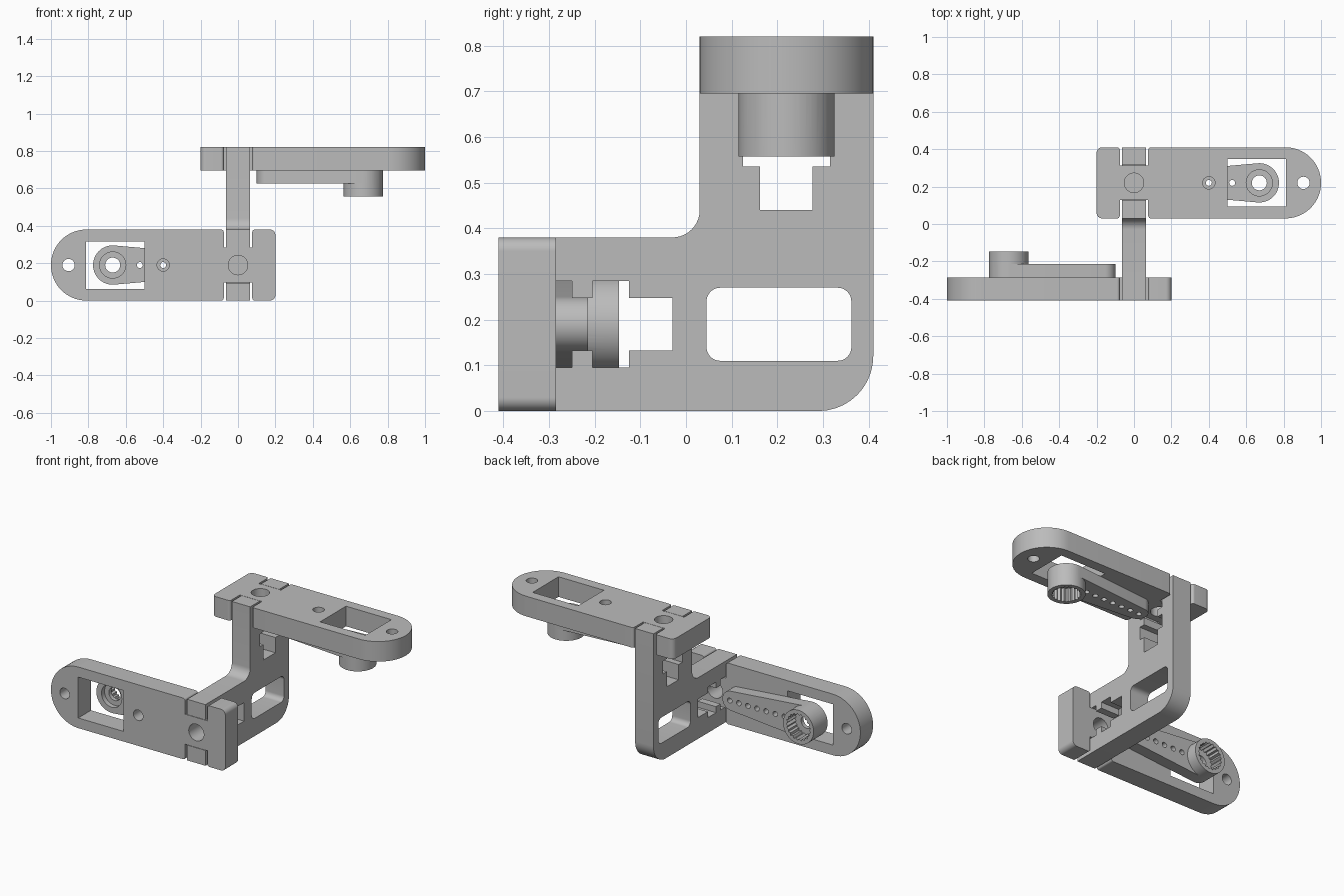
import bpy, bmesh
from math import pi, cos, sin, tan, radians
from mathutils import Matrix, Vector

cube = bpy.data.objects.get("Cube")
if cube:
    bpy.data.objects.remove(cube, do_unlink=True)

grey = bpy.data.materials.new("grey_plastic")
grey.use_nodes = True
colour = (0.5, 0.5, 0.5, 1)
grey.diffuse_color = colour
grey.node_tree.nodes["Principled BSDF"].inputs["Base Color"].default_value = colour


def circle(u, r, n=40):
    return [(u + r * cos(2 * pi * i / n), r * sin(2 * pi * i / n)) for i in range(n)]


def fillet(corners, steps=10):
    """Round every corner given as (u, v, radius)."""
    out = []
    for i, c in enumerate(corners):
        p = Vector(c[:2])
        r = c[2] if len(c) > 2 else 0
        if not r:
            out.append(tuple(p))
            continue
        a = (Vector(corners[i - 1][:2]) - p).normalized()
        b = (Vector(corners[(i + 1) % len(corners)][:2]) - p).normalized()
        half = a.angle(b) / 2
        centre = p + (a + b).normalized() * r / sin(half)
        start = p + a * r / tan(half) - centre
        end = p + b * r / tan(half) - centre
        sweep = start.angle_signed(end)
        for k in range(steps + 1):
            t = -sweep * k / steps
            out.append((centre.x + start.x * cos(t) - start.y * sin(t),
                        centre.y + start.x * sin(t) + start.y * cos(t)))
    return out


def box_loop(u0, u1, v0, v1, r=0):
    return fillet([(u0, v0, r), (u1, v0, r), (u1, v1, r), (u0, v1, r)])


def extrude(name, loops, w0, w1):
    """Fill an outline with holes and extrude it from w0 to w1."""
    bm = bmesh.new()
    for loop in loops:
        vs = [bm.verts.new((u, v, w0)) for u, v in loop]
        for i, v in enumerate(vs):
            bm.edges.new((vs[i - 1], v))
    bmesh.ops.triangle_fill(bm, use_beauty=True, use_dissolve=False,
                            edges=bm.edges[:], normal=(0, 0, 1))
    new = bmesh.ops.extrude_face_region(bm, geom=bm.faces[:], use_keep_orig=True)["geom"]
    bmesh.ops.translate(bm, vec=(0, 0, w1 - w0),
                        verts=[g for g in new if isinstance(g, bmesh.types.BMVert)])
    bmesh.ops.recalc_face_normals(bm, faces=bm.faces[:])
    me = bpy.data.meshes.new(name)
    bm.to_mesh(me)
    bm.free()
    me.materials.append(grey)
    ob = bpy.data.objects.new(name, me)
    bpy.context.collection.objects.link(ob)
    return ob


def activate(ob):
    bpy.ops.object.select_all(action='DESELECT')
    ob.select_set(True)
    bpy.context.view_layer.objects.active = ob


def combine(ob, other, operation):
    mod = ob.modifiers.new("bool", 'BOOLEAN')
    mod.operation, mod.object, mod.solver = operation, other, 'EXACT'
    activate(ob)
    bpy.ops.object.modifier_apply(modifier=mod.name)
    bpy.data.objects.remove(other, do_unlink=True)


def place(ob, u, v, w, origin):
    """Map the local axes onto world directions, then shade."""
    m = Matrix((u, v, w)).transposed().to_4x4()
    m.translation = origin
    ob.data.transform(m)
    activate(ob)
    bpy.ops.object.shade_smooth_by_angle(angle=radians(30))


def make_arm(name):
    # Rounded bar, notched on both sides where the bracket prongs slide in
    notch, neck, half, lip = 0.076, 0.093, 0.19, 0.015
    side = [(-0.2, half, 0.03), (-notch, half, lip), (-notch, neck), (notch, neck),
            (notch, half, lip), (1, half, half - 0.0005)]
    outline = fillet([(u, -v, *r) for u, v, *r in side] + side[::-1], 16)
    holes = [circle(0, 0.052), circle(0.4, 0.033, 24), circle(0.906, 0.033, 24),
             box_loop(0.5, 0.812, -0.127, 0.127)]
    return extrude(name, [outline] + holes, -0.125, 0)


def make_horn(name):
    # Tapered lever with a row of small holes
    hub, big, small, tip = 0.67, 0.105, 0.06, 0.16
    lean = (big - small) / (hub - tip)
    arc = lambda u, r, a, b: [(u + r * cos(a + (b - a) * i / 24),
                               r * sin(a + (b - a) * i / 24)) for i in range(25)]
    edge = pi / 2 + lean
    outline = arc(hub, big, -edge, edge) + arc(tip, small, edge, 2 * pi - edge)
    holes = [circle(0.15 + 0.0625 * i, 0.016, 16) for i in range(7)]
    horn = extrude(name, [outline] + holes, 0, 0.07)
    # Hub with toothed socket, through hole and counterbore
    combine(horn, extrude("hub", [circle(hub, big, 64)], 0.002, 0.138), 'UNION')
    teeth = []
    for i in range(42):
        r = 0.084 if i % 2 else 0.073
        teeth.append((hub + r * cos(pi * i / 21), r * sin(pi * i / 21)))
    for loop, w0, w1 in ((teeth, 0.055, 0.2), (circle(hub, 0.04), -0.1, 0.1),
                         (circle(hub, 0.07), -0.1, 0.03)):
        combine(horn, extrude("cutter", [loop], w0, w1), 'DIFFERENCE')
    return horn


# Two arms with their horns, one facing back and one facing down
X, Y, Z = Vector((1, 0, 0)), Vector((0, 1, 0)), Vector((0, 0, 1))
for prefix, frame in (("lower", (-X, Z, Y, (0, -0.285, 0.19))),
                      ("upper", (X, -Y, -Z, (0, 0.22, 0.695)))):
    place(make_arm(prefix + "_arm"), *frame)
    place(make_horn(prefix + "_horn"), *frame)

# L-shaped bracket with a stepped bolt and nut slot in each leg
slot = [(0, 0.095), (0.16, 0.095), (0.16, 0.0575), (0.205, 0.0575),
        (0.205, 0.095), (0.285, 0.095), (0.285, 0.0575), (0.38, 0.0575)]
top_slot = [(0.22 + h, 0.82 - d) for d, h in slot] + [(0.22 - h, 0.82 - d) for d, h in slot[::-1]]
front_slot = [(d - 0.41, 0.19 + h) for d, h in slot] + [(d - 0.41, 0.19 - h) for d, h in slot[::-1]]
profile = fillet([(-0.41, 0), (0.41, 0, 0.12), (0.41, 0.82)] + top_slot
                 + [(0.03, 0.82), (0.03, 0.38, 0.06), (-0.41, 0.38)] + front_slot)
window = box_loop(0.045, 0.362, 0.11, 0.27, 0.03)
place(extrude("bracket", [profile, window], -0.063, 0.063), Y, Z, X, (0, 0, 0))
